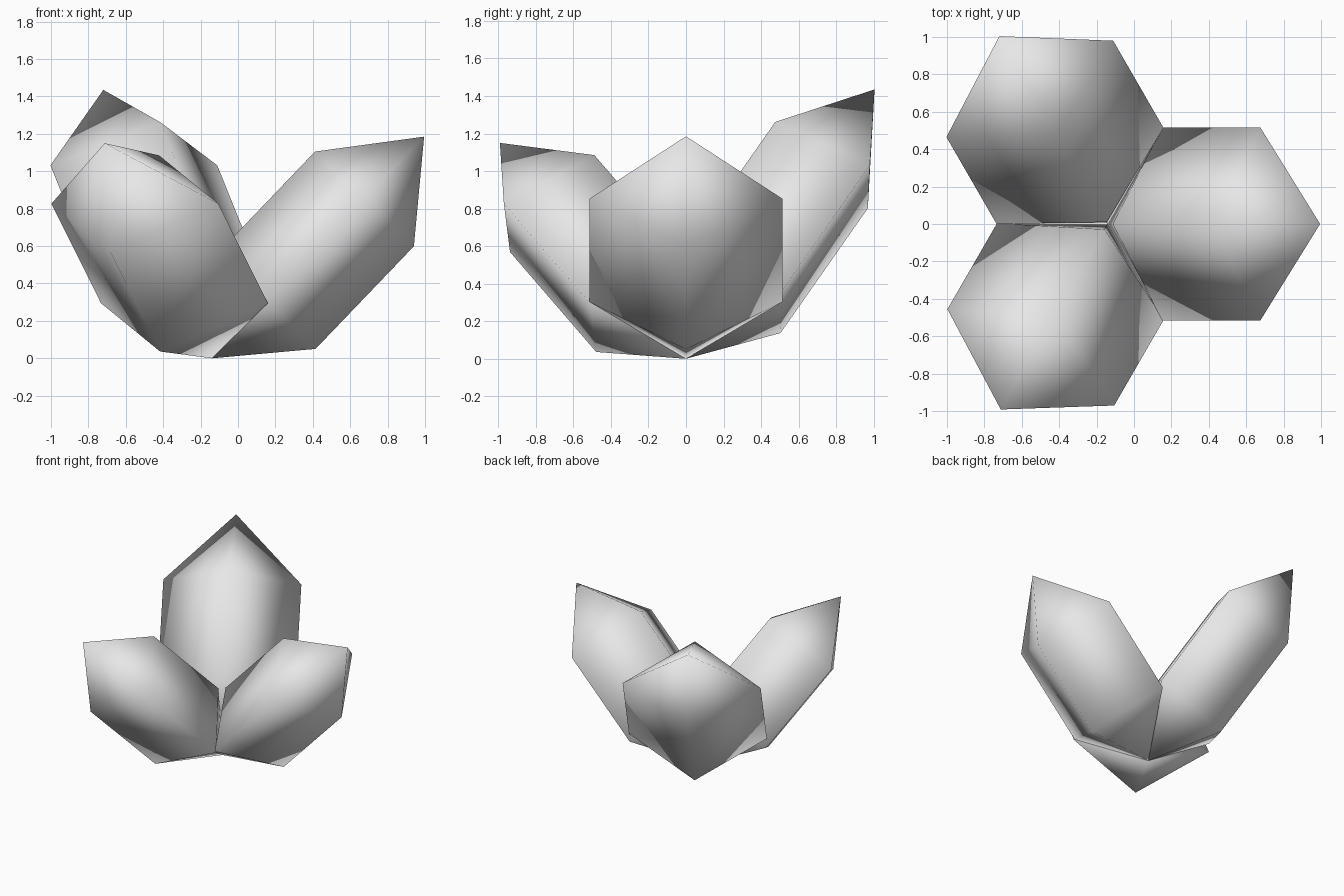
import bpy, math
from mathutils import Vector

if "Cube" in bpy.data.objects:
    bpy.data.objects.remove(bpy.data.objects["Cube"])

# One grey for the whole plant
grey = bpy.data.materials.new("light grey")
grey.diffuse_color = (0.8, 0.8, 0.8, 1.0)
grey.use_nodes = True
grey.node_tree.nodes["Principled BSDF"].inputs["Base Color"].default_value = grey.diffuse_color

BASE = Vector((-0.14, 0.0, 0.0))   # point shared by all pods
HALF_WIDTH = 0.515                 # sideways half size of the rings
HALF_DEPTH = 0.366                 # half size of the rings in the leaning plane


def make_pod(name, angle, reach, height):
    """Four-sided pod with pointed ends, leaning outwards from the base."""
    a = math.radians(angle)
    out = Vector((math.cos(a), math.sin(a), 0))
    side = Vector((-math.sin(a), math.cos(a), 0)) * HALF_WIDTH
    axis = out * reach + Vector((0, 0, height))
    under = (out * height - Vector((0, 0, reach))).normalized() * HALF_DEPTH

    # Base point, two rings, tip
    verts = [BASE.copy()]
    for t in (0.256, 0.719):
        verts += [BASE + axis * t + d for d in (under, side, -under, -side)]
    verts.append(BASE + axis)

    faces = []
    for i in range(4):
        j = (i + 1) % 4
        faces += [(0, 1 + j, 1 + i),
                  (1 + i, 1 + j, 5 + j, 5 + i),
                  (5 + i, 5 + j, 9)]
    mesh = bpy.data.meshes.new(name)
    mesh.from_pydata(verts, [], faces)
    mesh.materials.append(grey)
    mesh.shade_smooth()
    mesh.update()
    obj = bpy.data.objects.new(name, mesh)
    bpy.context.collection.objects.link(obj)
    return obj


# Three pods spread evenly round the base
make_pod("right_pod", 0, 1.135, 1.185)
make_pod("back_pod", 120, 1.16, 1.435)
make_pod("front_pod", 240, 1.145, 1.15)
